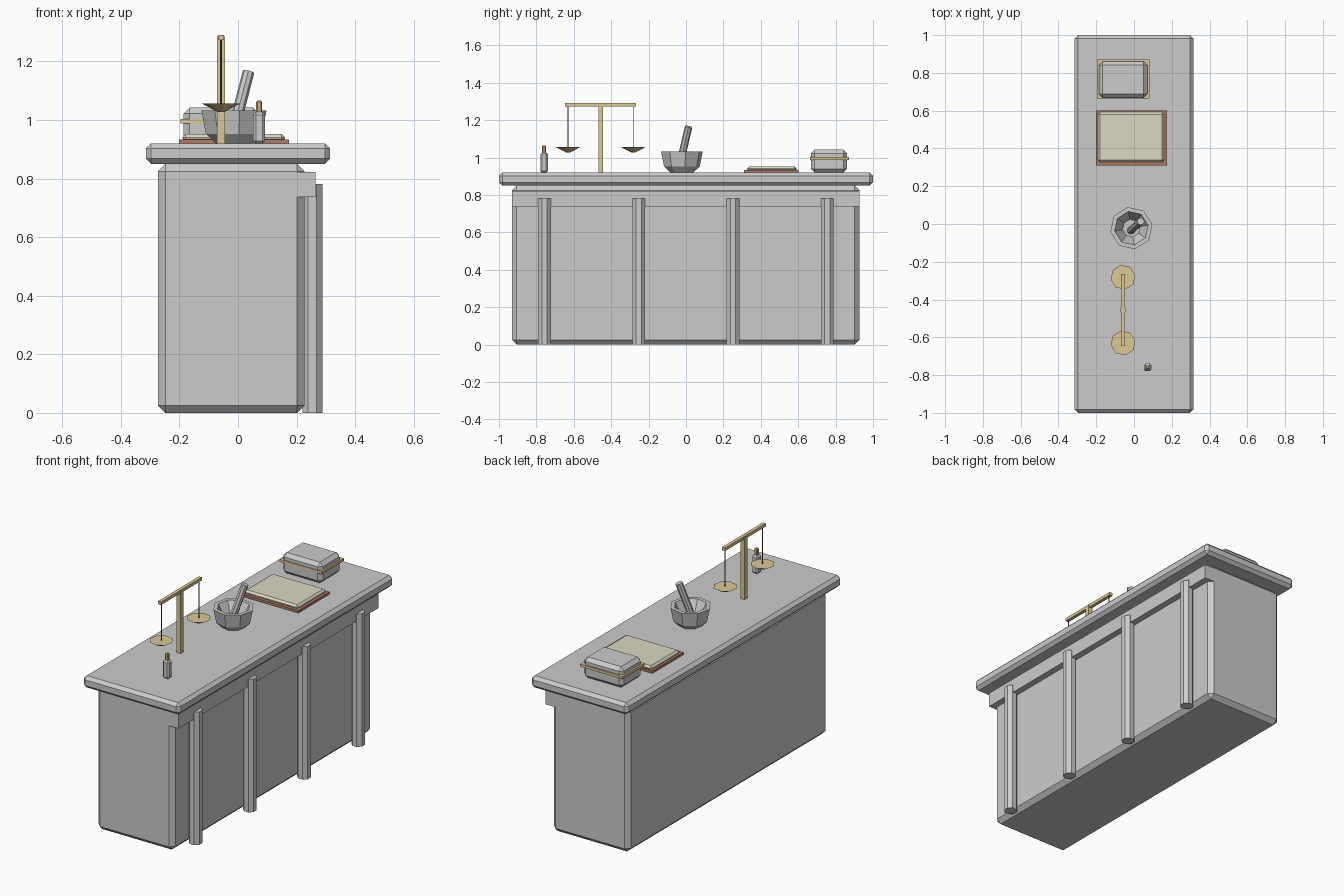
import bpy, bmesh
from math import pi, cos, sin, radians
from mathutils import Vector

if "Cube" in bpy.data.objects:
    bpy.data.objects.remove(bpy.data.objects["Cube"])


def material(name, rgb):
    m = bpy.data.materials.new(name)
    m.diffuse_color = (*rgb, 1)
    m.use_nodes = True
    m.node_tree.nodes["Principled BSDF"].inputs["Base Color"].default_value = m.diffuse_color
    return m


BRASS = material("brass", (0.72, 0.58, 0.30))
LEATHER = material("leather", (0.42, 0.20, 0.13))
PAPER = material("paper", (0.72, 0.68, 0.55))
CORK = material("cork", (0.62, 0.43, 0.20))
DARK = material("dark_cord", (0.12, 0.10, 0.08))


def finish(name, bm, mat=None):
    bmesh.ops.recalc_face_normals(bm, faces=bm.faces)
    me = bpy.data.meshes.new(name)
    bm.to_mesh(me)
    bm.free()
    ob = bpy.data.objects.new(name, me)
    bpy.context.collection.objects.link(ob)
    if mat:
        me.materials.append(mat)
    return ob


def box(name, x, y, z, bevel=0, mat=None):
    """Box from (min, max) ranges, with an optional chamfer."""
    bm = bmesh.new()
    bmesh.ops.create_cube(bm, size=1)
    for v in bm.verts:
        v.co = [(a + b) / 2 + c * (b - a) for c, (a, b) in zip(v.co, (x, y, z))]
    if bevel:
        bmesh.ops.bevel(bm, geom=bm.edges[:], offset=bevel, segments=1,
                        profile=0.5, affect='EDGES')
    return finish(name, bm, mat)


def lathe(name, centre, profile, sides=8, turn=0, mat=None):
    """Faceted turned solid: (radius, z) rings, capped at both ends."""
    bm = bmesh.new()
    rings = []
    for r, z in profile:
        angles = [turn + 2 * pi * i / sides for i in range(sides)]
        rings.append([bm.verts.new((centre[0] + r * cos(a), centre[1] + r * sin(a), z))
                      for a in angles])
    for lo, hi in zip(rings, rings[1:]):
        for i in range(sides):
            j = (i + 1) % sides
            bm.faces.new((lo[i], lo[j], hi[j], hi[i]))
    bm.faces.new(rings[0])
    bm.faces.new(rings[-1])
    return finish(name, bm, mat)


# Counter
box("counter_body", (-0.273, 0.227), (-0.93, 0.927), (0, 0.85), 0.025)
box("counter_top", (-0.315, 0.315), (-1, 1), (0.85, 0.92), 0.018)
box("front_rail", (0.20, 0.265), (-0.93, 0.927), (0.738, 0.822))
for i in range(4):
    lathe(f"pilaster_{i + 1}", (0.254, -0.757 + i * 0.504),
          [(0.037, 0), (0.037, 0.782)], turn=pi / 8)

# Mortar and pestle
lathe("mortar", (-0.014, -0.022),
      [(0.062, 0.92), (0.097, 0.953), (0.113, 1.033), (0.090, 1.033), (0.047, 0.955)],
      turn=radians(10))
foot, tip = Vector((-0.018, -0.035, 0.955)), Vector((0.036, 0.014, 1.165))
pestle = lathe("pestle", (0, 0), [(0.020, 0), (0.020, (tip - foot).length)])
pestle.location = foot
pestle.rotation_euler = (tip - foot).to_track_quat('Z', 'Y').to_euler()

# Balance scale
SX, SY = -0.058, -0.456
box("scale_post", (SX - 0.013, SX + 0.013), (SY - 0.013, SY + 0.013), (0.92, 1.285), 0, BRASS)
box("scale_beam", (SX - 0.010, SX + 0.010), (SY - 0.19, SY + 0.19), (1.273, 1.291), 0, BRASS)
for side, s in (("left", -1), ("right", 1)):
    c = (SX, SY + s * 0.174)
    lathe(f"{side}_cord", c, [(0.003, 1.05), (0.003, 1.28)], 6, mat=DARK)
    lathe(f"{side}_pan", c, [(0.012, 1.028), (0.066, 1.056)], turn=radians(10), mat=BRASS)

# Corked bottle
box("bottle", (0.052, 0.092), (-0.779, -0.739), (0.92, 1.027), 0.009)
box("bottle_cork", (0.062, 0.082), (-0.769, -0.749), (1.02, 1.066), 0.004, CORK)

# Ledger
box("ledger_cover", (-0.202, 0.175), (0.31, 0.602), (0.92, 0.934), 0, LEATHER)
box("ledger_pages", (-0.190, 0.160), (0.327, 0.592), (0.925, 0.952), 0.011, PAPER)

# Strong box with brass band
box("strong_box", (-0.186, 0.071), (0.668, 0.861), (0.92, 1.042), 0.02)
box("box_band", (-0.196, 0.081), (0.664, 0.871), (0.988, 1.003), 0, BRASS)
